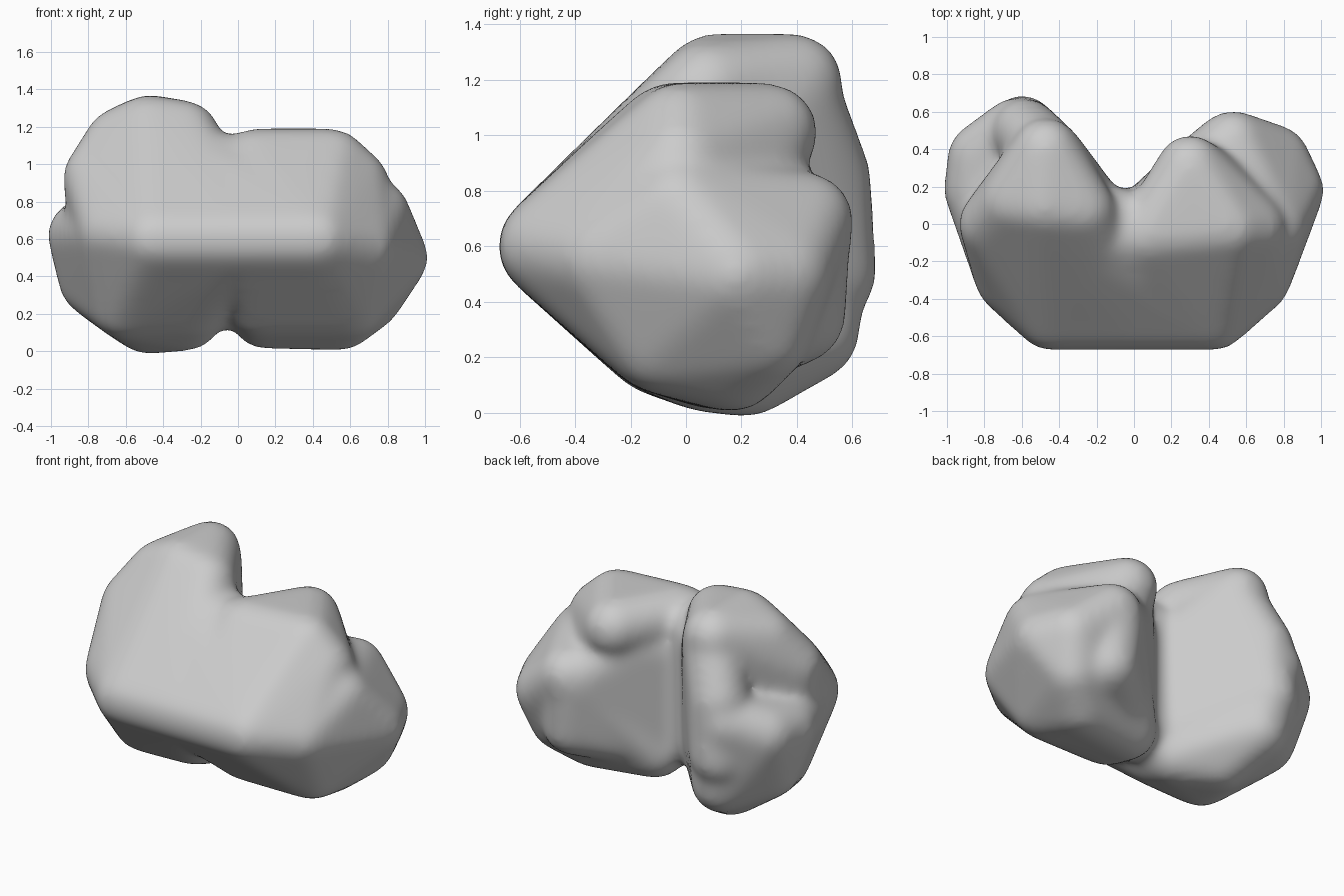
import bpy, bmesh
from mathutils import Matrix

cube = bpy.data.objects.get("Cube")
if cube:
    bpy.data.objects.remove(cube, do_unlink=True)

# Rounding shared by every mass, and the blunt front edge they grow from
RADIUS = 0.18
front_left = (.43, -.5, .6)
front_middle = (0, -.5, .6)
front_right = (-.45, -.5, .6)
left_shoulder = (.66, -.3, .56)
right_shoulder = (-.67, -.3, .63)

# Ball centres that span each mass
left_upper_lobe = [
    front_left, front_middle, left_shoulder,
    (.3, .3, 1.01), (.08, -.06, 1.01), (.51, -.02, 1.01),
    (.63, -.02, .9), (.66, .05, .6)]
left_lower_lobe = [
    front_left, front_middle, left_shoulder,
    (.84, .18, .5), (.74, -.02, .74), (.53, .43, .69), (.76, .35, .5),
    (.7, .28, .29), (.55, .17, .18), (.14, .1, .19),
    (.6, -.1, .25), (.12, -.1, .25)]
left_inner_face = [
    (.1, .04, .85), (.25, .2, .85), (.51, .42, .66),
    (.53, .4, .35), (.14, .08, .25)]
right_upper_lobe = [
    front_right, front_middle, right_shoulder,
    (-.47, .39, 1.19), (-.28, .08, 1.16), (-.48, .1, 1.19),
    (-.64, .12, 1.12), (-.76, 0, .93), (-.72, 0, .6)]
right_lower_lobe = [
    front_right, front_middle, right_shoulder,
    (-.84, .18, .62), (-.82, .36, .64), (-.63, .5, .72),
    (-.78, .26, .37), (-.57, .45, .29), (-.48, .22, .16),
    (-.27, .07, .18), (-.6, -.1, .24), (-.24, -.1, .25)]
right_inner_face = [
    (-.45, .37, 1.17), (-.58, .49, .85), (-.22, .06, .9),
    (-.24, .07, .3), (-.6, .51, .5)]
bridge = [
    front_left, front_right,
    (-.07, .01, .98), (-.07, -.07, .98), (-.28, -.06, 1.02), (-.07, .01, .29)]


def add_hull(target, centres):
    """Wrap a convex skin around balls and add it to the target."""
    balls = bmesh.new()
    for centre in centres:
        bmesh.ops.create_icosphere(balls, subdivisions=3, radius=RADIUS,
                                   matrix=Matrix.Translation(centre))
    skin = bmesh.new()
    for v in balls.verts:
        skin.verts.new(v.co)
    bmesh.ops.convex_hull(skin, input=skin.verts[:])
    loose = [v for v in skin.verts if not v.link_faces]
    bmesh.ops.delete(skin, geom=loose, context='VERTS')
    piece = bpy.data.meshes.new("piece")
    skin.to_mesh(piece)
    target.from_mesh(piece)
    bpy.data.meshes.remove(piece)
    balls.free()
    skin.free()


# Gather the masses in one body
bm = bmesh.new()
for mass in (left_upper_lobe, left_lower_lobe, left_inner_face,
             right_upper_lobe, right_lower_lobe, right_inner_face, bridge):
    add_hull(bm, mass)
mesh = bpy.data.meshes.new("lobed_body")
bm.to_mesh(mesh)
bm.free()
body = bpy.data.objects.new("lobed_body", mesh)
bpy.context.collection.objects.link(body)

# Plain grey
colour = (0.6, 0.6, 0.6, 1)
grey = bpy.data.materials.new("light_grey")
grey.use_nodes = True
grey.diffuse_color = colour
grey.node_tree.nodes["Principled BSDF"].inputs["Base Color"].default_value = colour
mesh.materials.append(grey)

# Fuse the masses and soften the creases between them
fuse = body.modifiers.new("fuse", 'REMESH')
fuse.mode = 'VOXEL'
fuse.voxel_size = 0.022
fuse.use_smooth_shade = True
soften = body.modifiers.new("soften", 'SMOOTH')
soften.factor = 0.5
soften.iterations = 35
